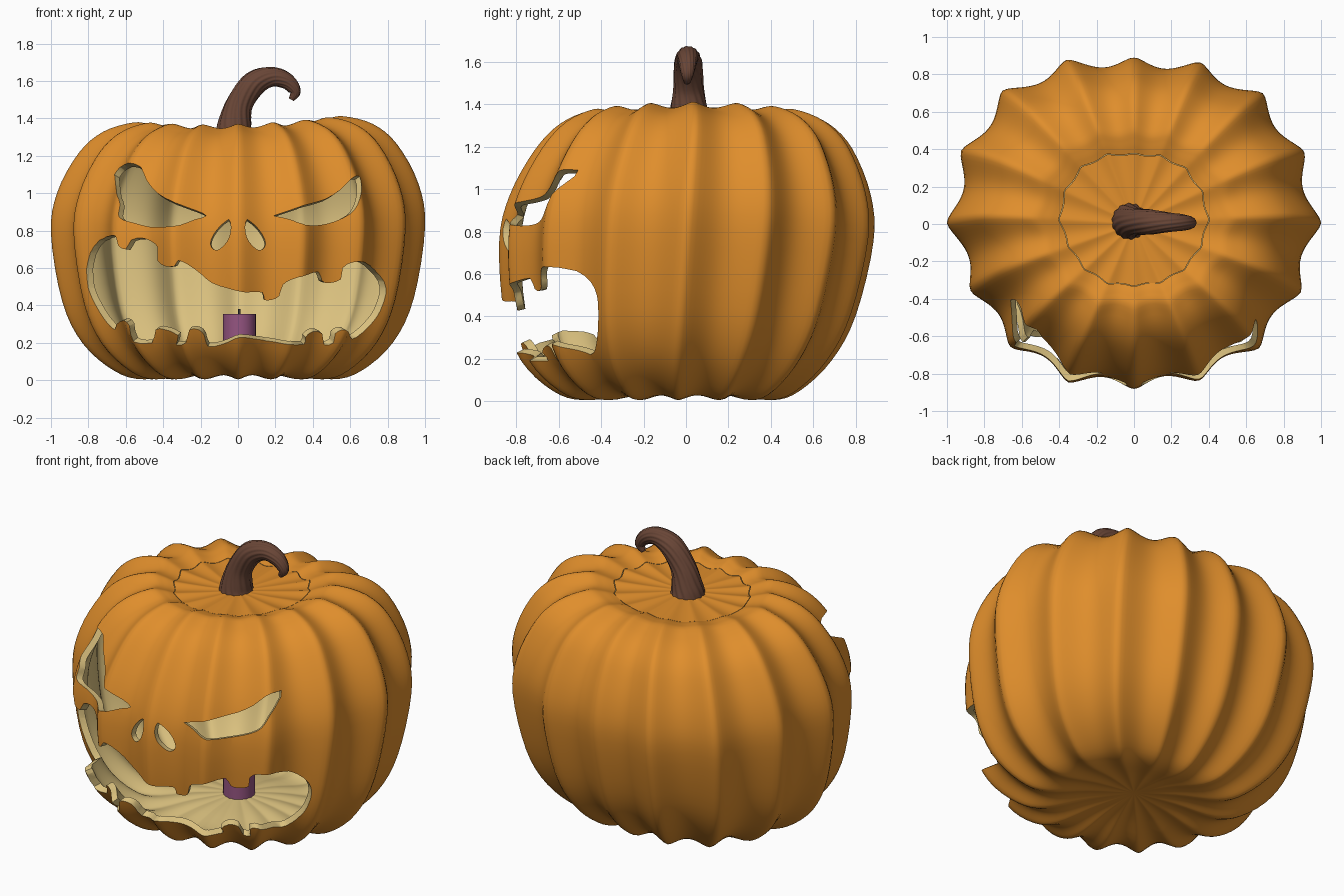
import bpy, bmesh
from math import sin, cos, pi, sqrt
from mathutils import Vector

if "Cube" in bpy.data.objects:
    bpy.data.objects.remove(bpy.data.objects["Cube"])

RIBS = 16
SEG = RIBS * 16
# ridge radius at each rib, counter-clockwise from +x
RIDGE = [1.0, .985, .975, .925, .88, .94, .995, 1.0, 1.0, .945, .935, .92, .885, .91, .945, .965]


def material(name, rgb):
    m = bpy.data.materials.new(name)
    m.diffuse_color = (*rgb, 1)
    m.use_nodes = True
    m.node_tree.nodes["Principled BSDF"].inputs["Base Color"].default_value = m.diffuse_color
    return m


SKIN = material("orange_skin", (.74, .27, .025))
FLESH = material("tan_flesh", (.70, .53, .21))
BROWN = material("brown_stem", (.14, .06, .037))
PURPLE = material("purple_wax", (.30, .09, .22))
DARK = material("dark_wick", (.05, .04, .04))


def smooth(pts, n):
    """Catmull-Rom curve through points of any dimension."""
    pts = [Vector(p) for p in pts]
    ext = [2 * pts[0] - pts[1]] + pts + [2 * pts[-1] - pts[-2]]
    out = []
    for i in range(1, len(ext) - 2):
        a, b, c, d = ext[i - 1:i + 3]
        for k in range(n):
            t = k / n
            out.append(.5 * (2 * b + (c - a) * t + (2 * a - 5 * b + 4 * c - d) * t * t
                             + (3 * b - a - 3 * c + d) * t ** 3))
    return out + [pts[-1]]


def finish(bm, name, mats):
    bmesh.ops.recalc_face_normals(bm, faces=bm.faces)
    me = bpy.data.meshes.new(name)
    bm.to_mesh(me)
    bm.free()
    ob = bpy.data.objects.new(name, me)
    bpy.context.collection.objects.link(ob)
    for m in mats:
        me.materials.append(m)
    return ob


def shade(ob):
    bpy.ops.object.select_all(action='DESELECT')
    ob.select_set(True)
    bpy.context.view_layer.objects.active = ob
    bpy.ops.object.shade_smooth_by_angle(angle=.9)


def place(r, z, k):
    """Point of the ribbed, slightly leaning pumpkin surface."""
    th = 2 * pi * k / SEG
    u = k * RIBS / SEG
    i, t = int(u), u - int(u)
    R = RIDGE[i % RIBS] * (1 - t) + RIDGE[(i + 1) % RIBS] * t
    e = .2
    groove = (sqrt(sin(RIBS / 2 * th) ** 2 + e * e) - e) / (sqrt(1 + e * e) - e)
    g = .072 * min(1, r / .6) ** 1.5 * groove
    x, y = r * R * (1 - g) * cos(th), r * R * (1 - g) * sin(th)
    z = .7 + (z - .7) * (1 - .6 * g)
    return (x, y + .08 * (z - .75) * min(1, r * 1.2),
            z + z / 1.4 * (.03 * x - .11 * y * y))


def lathe(name, prof, split):
    """Ribbed closed solid; profile starts and ends on the axis, flesh after index split."""
    bm = bmesh.new()
    first = bm.verts.new(place(0, prof[0][1], 0))
    last = bm.verts.new(place(0, prof[-1][1], 0))
    rings = [[bm.verts.new(place(r, z, k)) for k in range(SEG)] for r, z in prof[1:-1]]
    for k in range(SEG):
        n = (k + 1) % SEG
        bm.faces.new((first, rings[0][k], rings[0][n]))
        bm.faces.new((last, rings[-1][k], rings[-1][n])).material_index = 1
        for j, (a, b) in enumerate(zip(rings, rings[1:])):
            bm.faces.new((a[k], b[k], b[n], a[n])).material_index = int(j + 1 >= split)
    return finish(bm, name, (SKIN, FLESH))


# pumpkin shell: outer profile, then the same profile moved inward
outer = smooth([(0, .06), (.25, .04), (.5, .005), (.66, .05), (.83, .2), (.94, .43), (1, .8),
                (.965, 1.03), (.85, 1.24), (.72, 1.35), (.56, 1.395), (.47, 1.38), (.403, 1.357)], 4)
inner = []
for i, p in enumerate(outer):
    t = (outer[min(i + 1, len(outer) - 1)] - outer[max(i - 1, 0)]).normalized()
    inner.append(p + Vector((-t.y, t.x)) * .042)
inner[0].x = 0
body = lathe("pumpkin_shell", outer + inner[::-1], len(outer) - 1)

# lid with a hairline gap around it
lid_top = [(0, 1.335), (.06, 1.336), (.12, 1.338), (.2, 1.341), (.28, 1.346), (.35, 1.351), (.4, 1.356)]
lid_low = [(.382, 1.31), (.3, 1.30), (.15, 1.295), (0, 1.295)]
shade(lathe("lid", lid_top + lid_low, len(lid_top) - 1))

# face openings, x and z as seen from the front
left_eye = [(-.66, 1.10), (-.63, 1.14), (-.58, 1.16), (-.52, 1.14), (-.49, 1.07), (-.43, 1.0),
            (-.34, .95), (-.23, .91), (-.17, .88), (-.23, .86), (-.31, .83), (-.39, .82),
            (-.47, .82), (-.55, .84), (-.62, .86), (-.64, .89), (-.63, .94), (-.65, 1.01)]
right_eye = [(.19, .88), (.28, .91), (.37, .94), (.47, .97), (.55, 1.02), (.61, 1.08), (.65, 1.09),
             (.66, 1.02), (.64, .94), (.60, .89), (.52, .85), (.44, .83), (.36, .83), (.28, .86)]
nostril = [(.05, .86), (.09, .83), (.13, .78), (.148, .73), (.13, .70), (.10, .70),
           (.06, .74), (.04, .79), (.04, .84)]
upper_lip = [(-.81, .59), (-.79, .68), (-.74, .75), (-.67, .775), (-.65, .76), (-.64, .72), (-.60, .70),
             (-.57, .75), (-.51, .76), (-.46, .74), (-.43, .71), (-.43, .64), (-.39, .61), (-.34, .61),
             (-.32, .64), (-.27, .62), (-.20, .57), (-.14, .52), (-.05, .49), (.04, .47), (.13, .47),
             (.14, .43), (.18, .43), (.22, .45), (.24, .51), (.29, .54), (.36, .56), (.43, .58),
             (.45, .53), (.49, .52), (.55, .54), (.56, .60), (.61, .63), (.68, .63), (.73, .59), (.78, .53)]
lower_lip = [(.79, .46), (.76, .37), (.72, .31), (.66, .25), (.61, .22), (.59, .26), (.56, .27), (.52, .25),
             (.51, .20), (.46, .19), (.45, .25), (.40, .26), (.36, .23), (.35, .19), (.22, .20), (.09, .22),
             (.01, .23), (-.04, .21), (-.09, .19), (-.16, .18), (-.18, .24), (-.21, .27), (-.26, .27),
             (-.28, .20), (-.33, .19), (-.32, .24), (-.39, .27), (-.44, .27), (-.46, .20), (-.56, .21),
             (-.58, .29), (-.61, .32), (-.65, .30), (-.66, .27), (-.71, .32), (-.76, .40), (-.80, .49)]
# each cutter is a cone from the outline on the skin towards the pumpkin's middle
bpy.context.view_layer.update()
CORE = Vector((0, 0, .62))
bm = bmesh.new()
for shape in (left_eye, right_eye, nostril, [(-x, z) for x, z in nostril], upper_lip + lower_lip):
    rays = []
    for x, z in smooth(shape + shape[:1], 2)[:-1]:
        hit, spot, _, _ = body.ray_cast(Vector((x, -3, z)), Vector((0, 1, 0)))
        rays.append(spot - CORE)
    front = [bm.verts.new(CORE + d * 2.4) for d in rays]
    back = [bm.verts.new(CORE + d * .6) for d in rays]
    bm.faces.new(front)
    bm.faces.new(back[::-1])
    for i in range(len(rays)):
        bm.faces.new((front[i - 1], front[i], back[i], back[i - 1]))
for f in bm.faces:
    f.material_index = 1
bmesh.ops.triangulate(bm, faces=[f for f in bm.faces if len(f.verts) > 4])
cutter = finish(bm, "face_cutter", (SKIN, FLESH))
cutter.hide_render = True
mod = body.modifiers.new("face", 'BOOLEAN')
mod.object = cutter
mod.solver = 'EXACT'
bpy.context.view_layer.objects.active = body
bpy.ops.object.modifier_apply(modifier=mod.name)
bpy.data.objects.remove(cutter)
shade(body)

# curled, twisted stem: x, z, radius along its path
path = smooth([(-.022, 1.31, .10), (-.018, 1.37, .088), (.01, 1.48, .07), (.085, 1.585, .066),
               (.18, 1.622, .052), (.26, 1.60, .043), (.305, 1.545, .03), (.285, 1.50, .014)], 6)
N = 84
bm = bmesh.new()
rings = []
for i, p in enumerate(path):
    t = path[min(i + 1, len(path) - 1)] - path[max(i - 1, 0)]
    t = Vector((t.x, 0, t.y)).normalized()
    side = Vector((t.z, 0, -t.x))
    mid = Vector((p.x, .015 - .01 * i / len(path), p.y))
    ring = []
    for k in range(N):
        a = 2 * pi * k / N
        r = p.z * (1 + .035 * cos(14 * (a + .05 * i)))
        ring.append(bm.verts.new(mid + r * (cos(a) * side + sin(a) * Vector((0, 1, 0)))))
    rings.append(ring)
for a, b in zip(rings, rings[1:]):
    for k in range(N):
        bm.faces.new((a[k - 1], a[k], b[k], b[k - 1]))
bm.faces.new(rings[0])
bm.faces.new(rings[-1])
shade(finish(bm, "stem", (BROWN,)))

# candle and wick
for name, r, z0, z1, mat in (("candle", .088, .08, .355, PURPLE), ("wick", .006, .34, .38, DARK)):
    bpy.ops.mesh.primitive_cylinder_add(vertices=32, radius=r, depth=z1 - z0, location=(.007, 0, (z0 + z1) / 2))
    ob = bpy.context.object
    ob.name = name
    ob.data.materials.append(mat)
    shade(ob)
